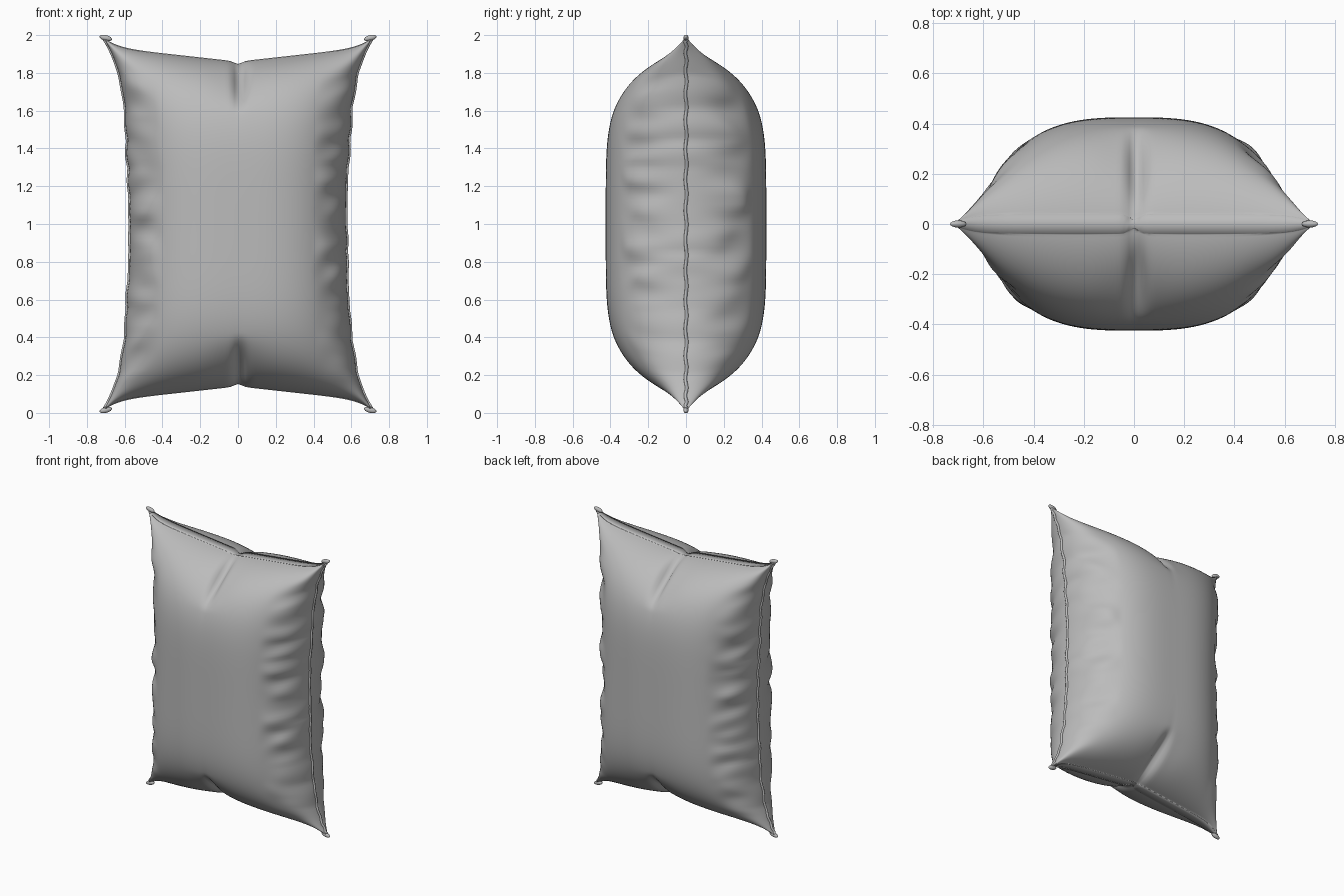
import bpy
import bmesh
import math
from mathutils import Vector, noise

cube = bpy.data.objects.get("Cube")
if cube:
    bpy.data.objects.remove(cube, do_unlink=True)

fabric = bpy.data.materials.new("grey_fabric")
fabric.use_nodes = True
COLOUR = (0.5, 0.5, 0.5, 1)
fabric.diffuse_color = COLOUR
fabric.node_tree.nodes["Principled BSDF"].inputs["Base Color"].default_value = COLOUR


def bell(value, width):
    return math.exp(-(value / width) ** 2)


def step(low, high, value):
    t = min(1, max(0, (value - low) / (high - low)))
    return t * t * (3 - 2 * t)


def outline(u, v):
    """Flat pillow shape: waisted sides, pulled-out corners, notched ends."""
    a, b = abs(u), abs(v)
    wobble = noise.noise(Vector((math.copysign(3, u), 0, v * 6))) * 0.022
    x = u * (0.57 + 0.05 * b ** 2 + 0.1 * b ** 8) + math.copysign(wobble, u) * a ** 8 * (1 - b ** 6)
    rise = 0.08 * a + 0.055 * a ** 10 - 0.012 * bell(u, 0.04)
    return x, 1 + v * (0.86 + rise * b ** 2)


def puff(u, v, side):
    """Half thickness of the stuffing, with pinches and side wrinkles."""
    a, b = abs(u), abs(v)
    y = 0.425 * max(0, 1 - a ** 3) ** 0.5 * max(0, 1 - b ** 5) ** 0.6
    # Centre pinch at each end
    end = step(0.68, 0.97, b)
    y *= 1 - end * (0.3 * bell(u - 0.02, 0.05) + 0.12 * bell(u, 0.2))
    # Horizontal wrinkles running in from the side seams
    ripple = noise.noise(Vector((u * 2, side * 4, v * 8)))
    y *= 1 + 0.28 * ripple * step(0.68, 0.97, a) * (1 - b ** 6)
    # Folded lip along the end seams
    if b < 1:
        y = max(y, 0.036 * (1 - a ** 12) * step(0.9, 0.985, b) * (1 - 0.6 * bell(u, 0.03)))
    return y


# Stuffed pillow body: two panels welded along the seam
COLS, ROWS = 112, 128
bm = bmesh.new()
for side in (-1, 1):
    grid = []
    for j in range(ROWS + 1):
        v = math.sin(math.pi * (j / ROWS - 0.5))
        row = []
        for i in range(COLS + 1):
            u = math.sin(math.pi * (i / COLS - 0.5))
            x, z = outline(u, v)
            y = 0 if i in (0, COLS) or j in (0, ROWS) else side * puff(u, v, side)
            if j in (0, ROWS):
                z -= math.copysign(0.008, v)
            row.append(bm.verts.new((x, y, z)))
        grid.append(row)
    for j in range(ROWS):
        for i in range(COLS):
            quad = [grid[j][i], grid[j][i + 1], grid[j + 1][i + 1], grid[j + 1][i]]
            bm.faces.new(quad if side < 0 else quad[::-1])
bmesh.ops.remove_doubles(bm, verts=bm.verts, dist=0.00001)
bmesh.ops.recalc_face_normals(bm, faces=bm.faces)
mesh = bpy.data.meshes.new("pillow_body")
bm.to_mesh(mesh)
bm.free()
body = bpy.data.objects.new("pillow_body", mesh)
bpy.context.collection.objects.link(body)
mesh.materials.append(fabric)
mesh.shade_smooth()

# Narrow stitched ridges down both side seams
for name, u in (("left_seam", 1), ("right_seam", -1)):
    curve = bpy.data.curves.new(name, "CURVE")
    curve.dimensions = "3D"
    curve.bevel_depth = 0.009
    curve.bevel_resolution = 2
    curve.use_fill_caps = True
    path = curve.splines.new("POLY")
    path.points.add(80)
    for k, point in enumerate(path.points):
        x, z = outline(u, 0.985 * math.sin(math.pi * (k / 80 - 0.5)))
        point.co = (x, 0.004 * math.sin(k * 1.3), z, 1)
    curve.materials.append(fabric)
    bpy.context.collection.objects.link(bpy.data.objects.new(name, curve))

# Small bunched tips at the four corners
for u, across in ((1, "left"), (-1, "right")):
    for v, level in ((1, "top"), (-1, "bottom")):
        bpy.ops.mesh.primitive_uv_sphere_add(
            segments=16, ring_count=8, location=(u * 0.70, 0, 1 + v * 0.985))
        tip = bpy.context.object
        tip.name = f"{level}_{across}_corner"
        tip.scale = (0.034, 0.014, 0.015)
        tip.rotation_euler.y = -u * v * 0.25
        tip.data.materials.append(fabric)
        tip.data.shade_smooth()
